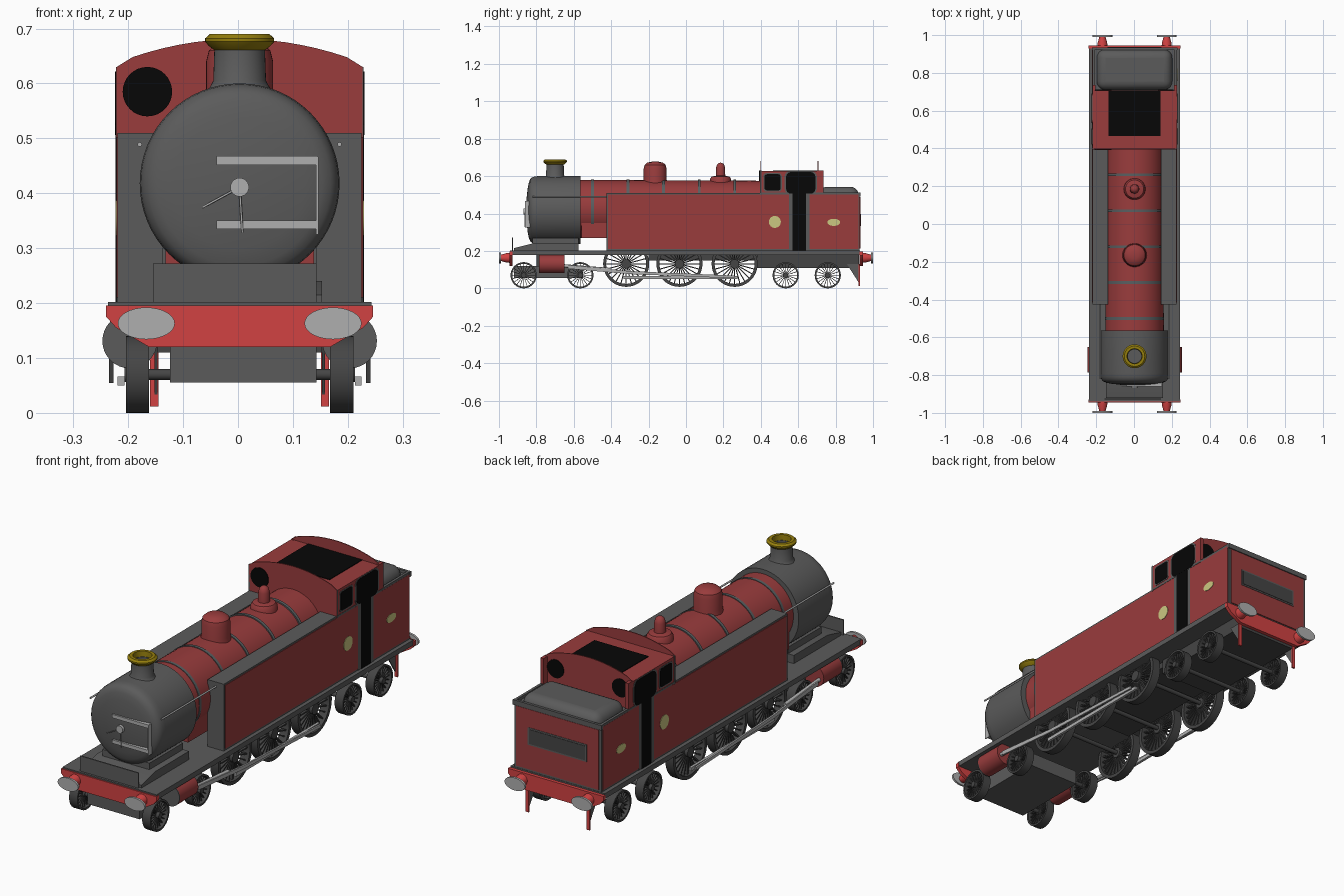
import bpy, bmesh, math
from mathutils import Vector, Matrix

if "Cube" in bpy.data.objects:
    bpy.data.objects.remove(bpy.data.objects["Cube"])

XC = 0.003


def mat(name, r, g, b):
    m = bpy.data.materials.new(name)
    m.diffuse_color = (r, g, b, 1)
    m.use_nodes = True
    m.node_tree.nodes["Principled BSDF"].inputs["Base Color"].default_value = m.diffuse_color
    return m


RED = mat("dark_red", .32, .045, .046)
BEAM = mat("bright_red", .64, .055, .055)
GREY = mat("mid_grey", .105, .105, .105)
STEEL = mat("light_steel", .43, .43, .43)
DARK = mat("wheel_grey", .06, .06, .06)
BLACK = mat("black", .002, .002, .002)
GOLD = mat("brass", .30, .21, .004)
CREAM = mat("cream", .60, .58, .22)
BAND = mat("band_grey", .10, .115, .12)


def finish(name, bm, m, smooth=True):
    bmesh.ops.remove_doubles(bm, verts=bm.verts, dist=1e-5)
    bmesh.ops.recalc_face_normals(bm, faces=bm.faces)
    for f in bm.faces:
        f.smooth = smooth
    for e in bm.edges:
        e.smooth = len(e.link_faces) == 2 and e.calc_face_angle(0) < math.radians(35)
    me = bpy.data.meshes.new(name)
    bm.to_mesh(me)
    bm.free()
    me.materials.append(m)
    ob = bpy.data.objects.new(name, me)
    ob.location.x = XC
    bpy.context.collection.objects.link(ob)
    return ob


def prism(name, pts, axis, a, b, m):
    """Extrude a 2D outline from a to b along an axis."""
    bm = bmesh.new()
    put = {'x': lambda p, t: (t, p[0], p[1]), 'y': lambda p, t: (p[0], t, p[1]),
           'z': lambda p, t: (p[0], p[1], t)}[axis]
    lo = [bm.verts.new(put(p, a)) for p in pts]
    hi = [bm.verts.new(put(p, b)) for p in pts]
    bm.faces.new(lo)
    bm.faces.new(hi)
    for i in range(len(pts)):
        j = (i + 1) % len(pts)
        bm.faces.new((lo[i], lo[j], hi[j], hi[i]))
    return finish(name, bm, m)


def rect(a0, a1, b0, b1, r=0):
    if not r:
        return [(a0, b0), (a1, b0), (a1, b1), (a0, b1)]
    out = []
    for k, (cx, cy) in enumerate([(a1 - r, b1 - r), (a0 + r, b1 - r), (a0 + r, b0 + r), (a1 - r, b0 + r)]):
        for i in range(5):
            t = math.pi / 2 * (k + i / 4)
            out.append((cx + r * math.cos(t), cy + r * math.sin(t)))
    return out


def oval(cx, cy, rx, ry, n=32):
    return [(cx + rx * math.cos(i * math.tau / n), cy + ry * math.sin(i * math.tau / n)) for i in range(n)]


def box(name, x0, x1, y0, y1, z0, z1, m):
    return prism(name, rect(x0, x1, y0, y1), 'z', z0, z1, m)


def lathe(name, prof, loc, direction, m, n=40):
    """Spin (radius, height) points about a direction."""
    bm = bmesh.new()
    M = Matrix.Translation(loc) @ Vector(direction).to_track_quat('Z', 'Y').to_matrix().to_4x4()
    rings = [[bm.verts.new(M @ Vector((r * math.cos(i * math.tau / n), r * math.sin(i * math.tau / n), h)))
              for i in range(n)] for r, h in prof]
    for A, B in zip(rings, rings[1:]):
        for i in range(n):
            j = (i + 1) % n
            bm.faces.new((A[i], A[j], B[j], B[i]))
    return finish(name, bm, m)


def rod(name, p, q, r, m, n=12):
    d = Vector(q) - Vector(p)
    return lathe(name, [(0, 0), (r, 0), (r, d.length), (0, d.length)], p, d, m, n)


def wheel(name, s, y, z, r, spokes):
    """Open spoked wheel with a tyre, hub and thin spokes."""
    w = .021
    lathe(name + "_tyre", [(r * .87, -w), (r, -w), (r, w), (r * .87, w), (r * .87, -w)],
          (s * .186, y, z), (s, 0, 0), DARK, 40)
    rod(name + "_hub", (s * .168, y, z), (s * .21, y, z), r * .2, DARK, 20)
    bm = bmesh.new()
    for i in range(spokes):
        M = (Matrix.Translation((s * .186, y, z)) @ Matrix.Rotation(i * math.tau / spokes, 4, 'X')
             @ Matrix.Translation((0, 0, r * .53)) @ Matrix.Diagonal((.018, r * .045, r * .74, 1)))
        bmesh.ops.create_cube(bm, size=1, matrix=M)
    finish(name + "_spokes", bm, DARK, False)


# Smokebox with dished door, boiler, bands
lathe("smokebox", [(0, -.855), (.06, -.853), (.12, -.846), (.15, -.84), (.166, -.833), (.175, -.823), (.18, -.81),
                   (.182, -.79), (.182, -.565), (0, -.565)], (0, 0, .418), (0, 1, 0), GREY, 64)
lathe("boiler", [(.155, -.57), (.15, .42)], (0, 0, .425), (0, 1, 0), RED, 64)
box("firebox_skirt", -.135, .135, -.56, .41, .27, .42, RED)
for i in range(5):
    y = -.5 + .19 * i
    lathe("boiler_band", [(.15, y - .007), (.157, y - .007), (.157, y + .007), (.15, y + .007)],
          (0, 0, .425), (0, 1, 0), BAND, 64)
box("smokebox_saddle", -.12, .12, -.82, -.575, .2, .27, GREY)
prism("front_step", [(-.92, .2), (-.575, .2), (-.575, .24), (-.82, .24), (-.92, .215)], 'x', -.15, .15, GREY)
box("front_plate", -.158, .14, -.93, -.924, .2, .272, GREY)

# Smokebox door fittings
for z in (.3425, .4595):
    box("door_strap", -.042, .143, -.861, -.835, z - .008, z + .008, STEEL)
box("door_hinge_bar", .139, .144, -.861, -.835, .325, .466, STEEL)
rod("door_dart", (0, -.85, .411), (0, -.868, .411), .017, STEEL, 24)
rod("dart_handle_long", (0, -.862, .411), (-.068, -.862, .374), .002, STEEL)
rod("dart_handle_short", (0, -.862, .411), (.005, -.862, .328), .002, STEEL)

# Chimney, dome and safety valve
lathe("chimney", [(.07, .575), (.055, .592), (.048, .605), (.046, .665), (.036, .665), (.036, .61), (0, .61)],
      (0, -.7, 0), (0, 0, 1), GREY)
lathe("chimney_cap", [(.045, .66), (.056, .668), (.063, .676), (.063, .682), (.054, .69), (.04, .69), (.038, .66)],
      (0, -.7, 0), (0, 0, 1), GOLD)
lathe("steam_dome", [(.066, .555), (.061, .585), (.061, .64), (.056, .66), (.042, .672), (.02, .677), (0, .678)],
      (0, -.165, 0), (0, 0, 1), RED)
lathe("safety_valve", [(.058, .56), (.056, .585), (.048, .597), (.025, .602), (.024, .645), (.019, .662), (.01, .67),
                       (0, .672)], (0, .185, 0), (0, 0, 1), RED, 32)

# Running plate, frames and bogie
box("running_plate", -.24, .24, -.94, .93, .178, .202, GREY)
box("middle_frame", -.14, .14, -.2, .4, .15, .18, DARK)
box("rear_frame", -.15, .15, .38, .925, .11, .18, DARK)
box("bogie_frame", -.127, .14, -.92, -.55, .055, .12, GREY)
box("bogie_pivot", -.06, .06, -.8, -.65, .11, .18, DARK)

# Cab and bunker body, with open roof between arched end plates
box("cab_body", -.222, .222, .4, .928, .2, .5, GREY)
box("cab_upper", -.224, .224, .397, .705, .495, .628, RED)
ARCH = [-.195 + .39 * i / 14 for i in range(15)]
for name, y in (("cab_front_arch", .395), ("cab_rear_arch", .704)):
    prism(name, [(-.224, .5), (-.224, .63)] + [(x, .681 - .033 * (x / .195) ** 2) for x in ARCH]
          + [(.224, .63), (.224, .5)], 'y', y, y + .004, RED)
box("roof_opening", -.138, .138, .465, .703, .624, .631, BLACK)
prism("cab_front_window", oval(-.168, .585, .045, .045), 'y', .391, .396, BLACK)
for s in (-1, 1):
    prism("cab_rear_window", oval(s * .165, .585, .042, .042), 'y', .706, .711, BLACK)

# Bunker rim, coal cover and rear panel
box("bunker_rear_rim", -.226, .226, .922, .934, .49, .513, GREY)
coal = box("coal_cover", -.2, .2, .71, .924, .44, .543, GREY)
bev = coal.modifiers.new("round", 'BEVEL')
bev.width, bev.segments = .045, 5
box("bunker_rear_plate", -.21, .21, .926, .932, .212, .488, RED)
box("rear_panel_border", -.15, .15, .930, .934, .325, .405, GREY)
box("rear_panel", -.143, .143, .932, .936, .332, .398, DARK)

for s in (-1, 1):
    def plate(name, pts, out, m):
        prism(name, pts, 'x', s * .218, s * out, m)

    # Side tanks, coloured side plates, doorway, windows, badges
    box("side_tank", s * .14, s * .222, -.425, .41, .2, .51, GREY)
    box("bunker_side_rim", s * .212, s * .224, .735, .93, .49, .513, GREY)
    box("cab_side_wing", s * .208, s * .224, .70, .735, .495, .63, RED)
    plate("tank_side_plate", rect(-.416, .55, .21, .502), .2245, RED)
    plate("bunker_side_plate", rect(.66, .922, .21, .502), .2245, RED)
    plate("door_frame", rect(.55, .66, .2, .505), .2245, GREY)
    plate("doorway", rect(.569, .642, .202, .52), .2265, BLACK)
    plate("cab_waist_strip", rect(.395, .735, .503, .512), .2255, GREY)
    plate("cab_front_strip", rect(.395, .403, .5, .63), .2255, GREY)
    plate("door_window_frame", rect(.527, .7, .503, .627, .03), .2255, GREY)
    plate("door_window", rect(.535, .692, .506, .622, .027), .227, BLACK)
    plate("side_window_frame", rect(.414, .512, .518, .616, .015), .2255, GREY)
    plate("side_window", rect(.42, .506, .524, .61, .012), .227, BLACK)
    plate("round_badge", oval(.475, .355, .032, .032), .2265, CREAM)
    plate("oval_badge", oval(.79, .353, .034, .019), .2265, CREAM)
    rod("handrail", (s * .182, -.82, .489), (s * .182, -.42, .489), .004, STEEL)

    # Wheels
    for y in (-.868, -.565, .533, .758):
        wheel("small_wheel", s, y, .07, .07, 20)
    for y in (-.32, -.035, .26):
        wheel("driving_wheel", s, y, .131, .123, 24)

    # Cylinders and rods
    rod("cylinder", (s * .2, -.783, .131), (s * .2, -.65, .131), .05, RED, 32)
    rod("cylinder_cover", (s * .2, -.787, .131), (s * .2, -.782, .131), .05, GREY, 32)
    rod("piston_rod", (s * .226, -.65, .12), (s * .226, -.4, .1), .009, STEEL)
    prism("connecting_rod", [(-.63, .105), (-.3, .076), (.26, .054), (.26, .068), (-.3, .092), (-.63, .125)],
          'x', s * .23, s * .238, STEEL)
    box("coupling_rod", s * .21, s * .222, -.335, .275, .05, .066, STEEL)

    # Buffers and rear guard irons
    for e in (-1, 1):
        lathe("buffer_shank", [(.027, 0), (.025, .025), (.016, .058)], (s * .17, e * .935, .163), (0, e, 0), BEAM, 24)
        prism("buffer_head", oval(s * .17, .163, .052, .029), 'y', e * .99, e * 1.0, STEEL)
    box("guard_iron", s * .148, s * .163, .922, .93, .012, .13, BEAM)
    prism("guard_iron_brace", [(.86, .13), (.924, .13), (.924, .03)], 'x', s * .15, s * .155, GREY)

# Axles
for y, z in ((-.868, .07), (-.565, .07), (.533, .07), (.758, .07), (-.32, .131), (-.035, .131), (.26, .131)):
    rod("axle", (-.18, y, z), (.18, y, z), .01, DARK)

# Buffer beams
for e in (-1, 1):
    prism("buffer_beam", [(-.243, .196), (-.243, .175), (-.225, .155), (-.165, .12), (.165, .12), (.225, .155),
                          (.243, .175), (.243, .196)], 'y', e * .928, e * .945, BEAM)
